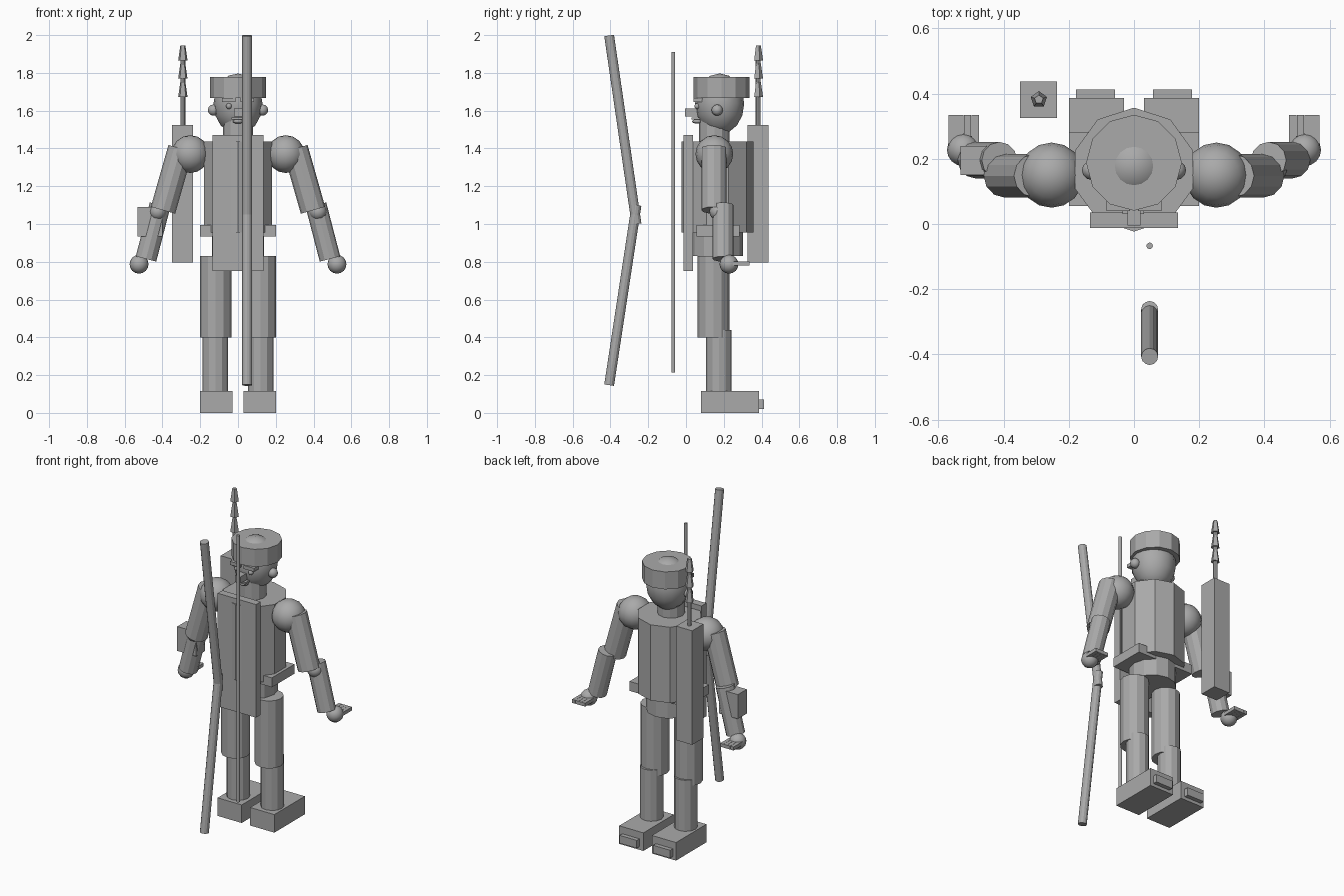
import bpy, math
from mathutils import Vector

if "Cube" in bpy.data.objects:
    bpy.data.objects.remove(bpy.data.objects["Cube"])

grey = bpy.data.materials.new("plain grey")
grey.use_nodes = True
COLOUR = (0.4, 0.4, 0.4, 1)
grey.diffuse_color = COLOUR
grey.node_tree.nodes["Principled BSDF"].inputs["Base Color"].default_value = COLOUR


def finish(name):
    ob = bpy.context.object
    ob.name = name
    ob.data.materials.append(grey)
    return ob


def box(name, x, y, z):
    """Box from (min, max) ranges."""
    mid = [(a + b) / 2 for a, b in (x, y, z)]
    bpy.ops.mesh.primitive_cube_add(size=1, location=mid)
    ob = finish(name)
    ob.scale = [abs(b - a) for a, b in (x, y, z)]
    return ob


def ball(name, loc, r, rz=None, seg=16):
    bpy.ops.mesh.primitive_uv_sphere_add(segments=seg, ring_count=seg // 2, radius=r, location=loc)
    ob = finish(name)
    ob.scale.z = (rz or r) / r
    bpy.ops.object.shade_smooth()
    return ob


def rod(name, a, b, r, r2=None, sides=12):
    """Cylinder or cone from point a to point b."""
    a, b = Vector(a), Vector(b)
    bpy.ops.mesh.primitive_cone_add(vertices=sides, radius1=r, radius2=r if r2 is None else r2,
                                    depth=(b - a).length, location=(a + b) / 2)
    ob = finish(name)
    ob.rotation_euler = Vector((0, 0, 1)).rotation_difference(b - a).to_euler()
    return ob


# Trunk
rod("torso", (0, 0.167, 0.955), (0, 0.167, 1.437), 0.19, sides=10)
rod("hips", (0, 0.165, 0.83), (0, 0.165, 0.96), 0.138)
box("belt", (-0.2, 0.2), (0.055, 0.283), (0.935, 0.995))
box("chest_panel", (-0.135, 0.135), (-0.012, 0.036), (0.75, 1.47))
rod("neck", (0, 0.15, 1.42), (0, 0.15, 1.56), 0.08)

# Head, hat and face
ball("head", (0, 0.178, 1.636), 0.13, 0.161)
rod("hat", (0, 0.188, 1.666), (0, 0.188, 1.777), 0.147)
box("nose", (-0.02, 0.02), (-0.004, 0.07), (1.57, 1.612))
box("moustache", (-0.035, 0.03), (0.03, 0.1), (1.553, 1.565))
ball("mouth", (0, 0.06, 1.543), 0.028, 0.012)

# Limbs and paired details
for side, s in (("left", 1), ("right", -1)):
    ball(side + "_ear", (s * 0.13, 0.165, 1.603), 0.03, seg=12)
    ball(side + "_eye", (s * 0.048, 0.06, 1.624), 0.016, seg=10)
    box(side + "_brow", (s * 0.012, s * 0.085), (0.04, 0.1), (1.645, 1.667))
    ball(side + "_shoulder", (s * 0.253, 0.15, 1.37), 0.1)
    rod(side + "_upper_arm", (s * 0.304, 0.148, 1.4), (s * 0.397, 0.148, 1.073), 0.067)
    ball(side + "_elbow", (s * 0.424, 0.17, 1.065), 0.046)
    rod(side + "_forearm", (s * 0.413, 0.196, 1.1), (s * 0.487, 0.196, 0.815), 0.056)
    ball(side + "_hand", (s * 0.524, 0.2275, 0.787), 0.05)
    for i in range(4):
        x = 0.476 + i * 0.0235
        box(side + "_finger", (s * x, s * (x + 0.0225)), (0.24, 0.335), (0.78, 0.802))
    rod(side + "_thigh", (s * 0.118, 0.145, 0.4), (s * 0.118, 0.145, 0.83), 0.084)
    rod(side + "_shin", (s * 0.12, 0.174, 0.1), (s * 0.12, 0.174, 0.44), 0.068)
    box(side + "_foot", (s * 0.03, s * 0.2), (0.08, 0.386), (0, 0.115))
    box(side + "_toe", (s * 0.058, s * 0.178), (0.38, 0.413), (0.02, 0.07))

# Arm guard
box("arm_guard", (-0.533, -0.4), (0.15, 0.24), (0.935, 1.09))

# Bow and string
rod("bow_upper_limb", (0.048, -0.262, 1.0), (0.048, -0.407, 1.998), 0.026)
rod("bow_lower_limb", (0.048, -0.407, 0.147), (0.048, -0.262, 1.1), 0.026)
rod("bow_string", (0.048, -0.067, 0.213), (0.048, -0.067, 1.91), 0.01)

# Quiver and arrow
box("quiver", (-0.35, -0.237), (0.325, 0.438), (0.797, 1.523))
rod("arrow_shaft", (-0.292, 0.382, 1.4), (-0.292, 0.382, 1.92), 0.013, sides=8)
for i in range(3):
    z = 1.672 + i * 0.097
    rod("arrow_feather", (-0.292, 0.382, z), (-0.292, 0.382, z + 0.08), 0.026, 0.014, sides=5)
